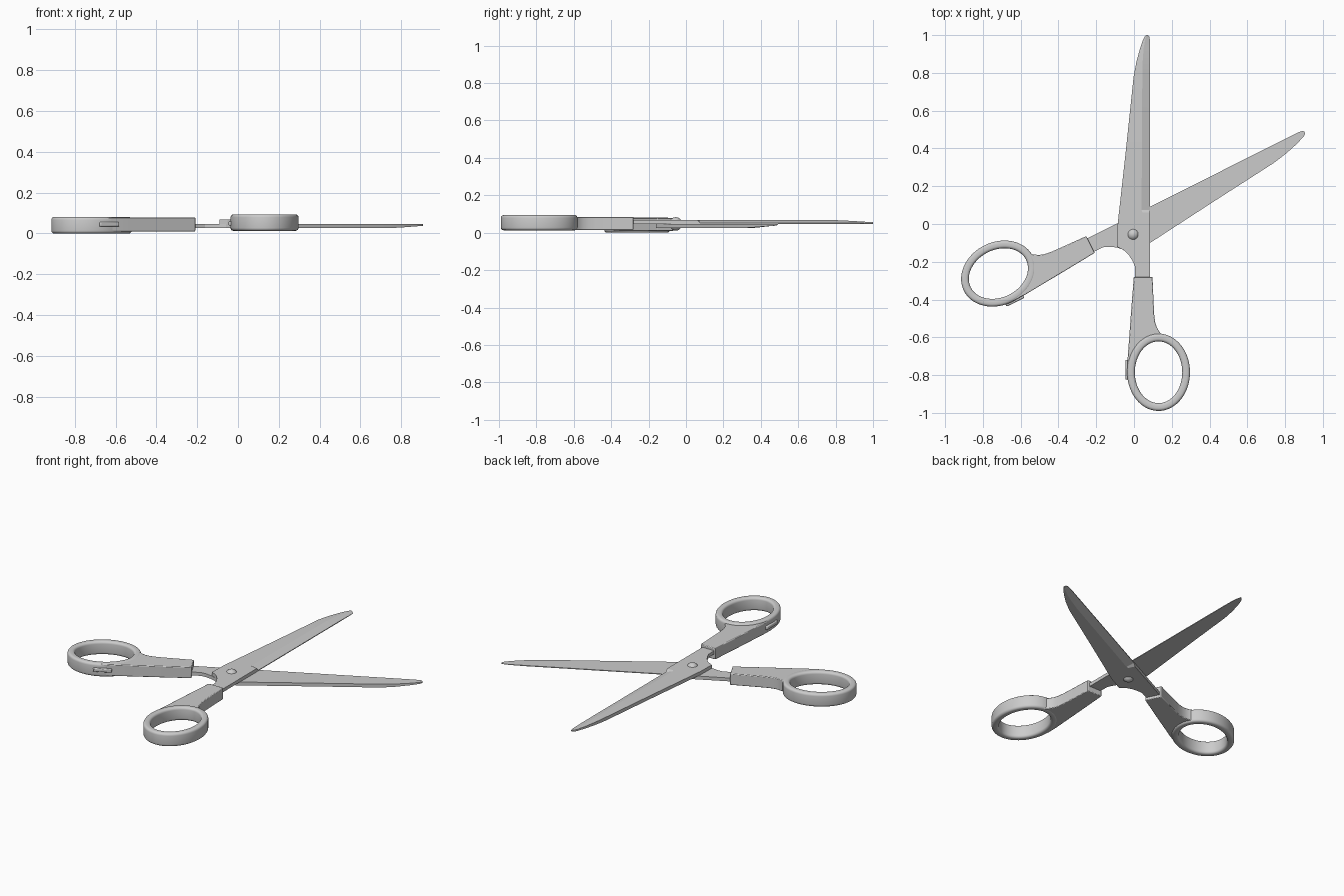
import bpy, bmesh, math
from mathutils import Matrix, Vector

if "Cube" in bpy.data.objects:
    bpy.data.objects.remove(bpy.data.objects["Cube"])

PIVOT = Vector((-0.005, -0.055, 0.047))
RING = Vector((0.13, -0.785, 0.0535))
parts = []


def finish(bm, name, bevel=0.0, angle=35):
    bmesh.ops.recalc_face_normals(bm, faces=bm.faces)
    me = bpy.data.meshes.new(name)
    bm.to_mesh(me)
    bm.free()
    ob = bpy.data.objects.new(name, me)
    bpy.context.collection.objects.link(ob)
    bpy.ops.object.select_all(action='DESELECT')
    ob.select_set(True)
    bpy.context.view_layer.objects.active = ob
    bpy.ops.object.shade_smooth_by_angle(angle=math.radians(angle))
    if bevel:
        mod = ob.modifiers.new("bevel", 'BEVEL')
        mod.width, mod.segments = bevel, 2
        mod.limit_method, mod.angle_limit = 'ANGLE', math.radians(40)
    return ob


def loft(bm, rows, closed=False):
    loops = [[bm.verts.new(p) for p in r] for r in rows]
    pairs = list(zip(loops, loops[1:])) + ([(loops[-1], loops[0])] if closed else [])
    for a, b in pairs:
        for i in range(len(a)):
            j = (i + 1) % len(a)
            bm.faces.new((a[i], a[j], b[j], b[i]))
    if not closed:
        bm.faces.new(loops[0])
        bm.faces.new(loops[-1])


# blade: stations of (y, back edge x, ridge x, cutting edge x, cutting edge z)
ZB, ZT = 0.0475, 0.068
stations = [
    (-0.38, 0.006, 0.045, 0.085, ZT), (-0.27, 0.006, 0.045, 0.085, ZT),
    (-0.225, 0.005, 0.045, 0.085, ZT), (-0.195, -0.008, 0.045, 0.085, ZT),
    (-0.165, -0.027, 0.045, 0.085, ZT), (-0.14, -0.052, 0.045, 0.085, ZT),
    (-0.12, -0.09, 0.045, 0.085, ZT), (-0.02, -0.088, 0.045, 0.085, ZT),
    (0.06, -0.08, 0.045, 0.085, ZT), (0.075, -0.078, 0.04, 0.085, 0.052),
    (0.40, -0.042, 0.042, 0.085, 0.052), (0.78, -0.002, 0.044, 0.085, 0.052),
    (0.86, 0.013, 0.046, 0.085, 0.052), (0.93, 0.032, 0.051, 0.085, 0.051),
    (0.975, 0.048, 0.059, 0.084, 0.050), (0.992, 0.056, 0.064, 0.081, 0.049),
    (1.0, 0.064, 0.069, 0.074, 0.049)]
bm = bmesh.new()
loft(bm, [[(l, y, ZB), (r, y, ZB), (r, y, z), (m, y, ZT - max(0, y - 0.8) * 0.06),
           (l, y, ZT - max(0, y - 0.8) * 0.06)] for y, l, m, r, z in stations])
parts.append(finish(bm, "blade", angle=15))

# finger ring: rounded-rectangle section swept round an ellipse
section = []
for k in range(4):
    sx, sz = ((1, 1), (-1, 1), (-1, -1), (1, -1))[k]
    for s in range(5):
        t = math.radians(90 * k + 22.5 * s)
        section.append((sx * 0.006 + 0.0145 * math.cos(t), sz * 0.026 + 0.0145 * math.sin(t)))
rows = []
for i in range(72):
    t = math.tau * i / 72
    c, s = math.cos(t), math.sin(t)
    rows.append([(RING.x + (0.146 + u) * c, RING.y + (0.184 + u) * s, RING.z + w)
                 for u, w in section])
bm = bmesh.new()
loft(bm, rows, closed=True)
parts.append(finish(bm, "finger_ring", angle=50))

# shank: outline that ends inside the ring band
outline = [(-0.001, -0.28), (0.098, -0.28), (0.103, -0.40), (0.107, -0.48), (0.112, -0.52),
           (0.122, -0.55), (0.14, -0.578), (0.165, -0.594)]
for d in range(80, 186, 7):
    t = math.radians(d)
    outline.append((RING.x + 0.146 * math.cos(t), RING.y + 0.184 * math.sin(t)))
outline += [(-0.035, -0.78), (-0.033, -0.70), (-0.029, -0.65), (-0.016, -0.47)]
bm = bmesh.new()
loft(bm, [[(x, y, z) for x, y in outline] for z in (0.015, 0.084)])
parts.append(finish(bm, "handle_shank", bevel=0.004))

# small stop block on the outside of the ring
bm = bmesh.new()
bmesh.ops.create_cube(bm, size=1, matrix=Matrix.Translation((-0.034, -0.772, 0.049))
                      @ Matrix.Diagonal((0.024, 0.105, 0.022, 1)))
parts.append(finish(bm, "stop_block", bevel=0.005))

# second half: the first turned over about the pivot and swung open
swing = (Matrix.Translation(PIVOT) @ Matrix.Rotation(math.radians(-63.3), 4, 'Z')
         @ Matrix.Rotation(math.pi, 4, 'Y') @ Matrix.Translation(-PIVOT))
for ob in parts:
    twin = ob.copy()
    twin.data = ob.data.copy()
    twin.data.transform(swing)
    twin.name = "lower_" + ob.name
    ob.name = "upper_" + ob.name
    bpy.context.collection.objects.link(twin)

# pivot rivet with a dome on each side
bm = bmesh.new()
bmesh.ops.create_uvsphere(bm, u_segments=32, v_segments=16, radius=1,
                          matrix=Matrix.Translation(PIVOT) @ Matrix.Diagonal((0.034, 0.034, 0.036, 1)))
finish(bm, "pivot_rivet")
